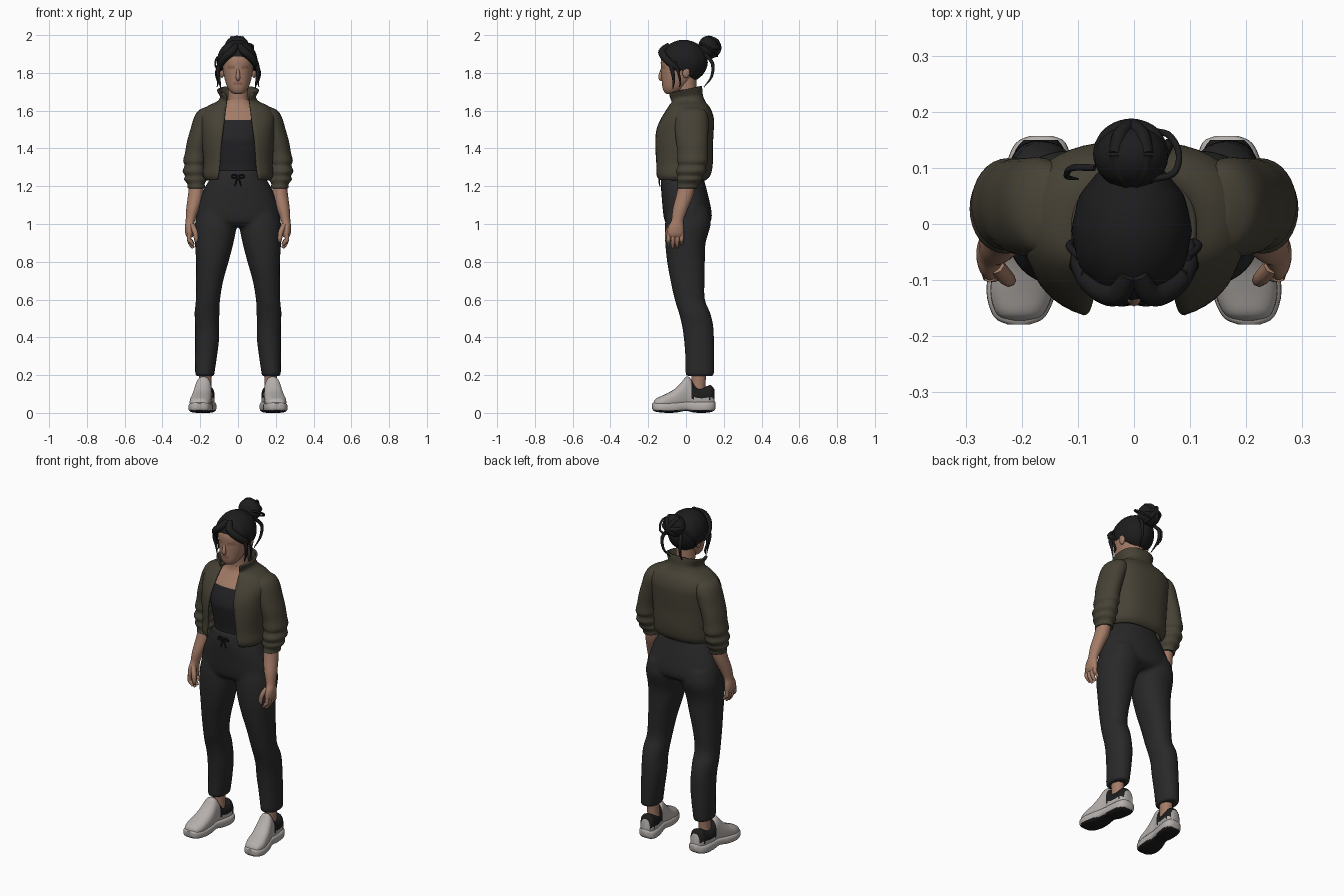
import bpy, bmesh, math
from mathutils import Vector

cube = bpy.data.objects.get("Cube")
if cube:
    bpy.data.objects.remove(cube, do_unlink=True)


def material(name, r, g, b):
    m = bpy.data.materials.new(name)
    m.use_nodes = True
    m.diffuse_color = (r, g, b, 1)
    bsdf = m.node_tree.nodes["Principled BSDF"]
    bsdf.inputs["Base Color"].default_value = (r, g, b, 1)
    bsdf.inputs["Roughness"].default_value = 0.8
    return m


SKIN = material("skin", .37, .20, .135)
EYE = material("eye_shadow_skin", .27, .135, .09)
LIP = material("lip", .29, .12, .09)
HAIR = material("black_hair", .012, .012, .013)
JACKET = material("olive_jacket", .062, .054, .036)
TANK = material("charcoal_top", .017, .017, .019)
PANTS = material("dark_trousers", .022, .022, .023)
SHOE = material("pale_grey_shoe", .46, .43, .41)
BLACK = material("black_rubber", .012, .012, .012)


def finish(obj, mats, angle=50):
    me = obj.data
    for m in mats:
        me.materials.append(m)
    bm = bmesh.new()
    bm.from_mesh(me)
    bmesh.ops.recalc_face_normals(bm, faces=bm.faces)
    bm.to_mesh(me)
    bm.free()
    me.polygons.foreach_set("use_smooth", [True] * len(me.polygons))
    me.set_sharp_from_angle(angle=math.radians(angle))
    return obj


def make(name, verts, faces, mats):
    me = bpy.data.meshes.new(name)
    me.from_pydata(verts, [], faces)
    obj = bpy.data.objects.new(name, me)
    bpy.context.scene.collection.objects.link(obj)
    return finish(obj, mats)


def spline(rows, k):
    """Smooth interpolation through rows of numbers."""
    out = []
    for i in range(len(rows) - 1):
        a, b = rows[max(i - 1, 0)], rows[i]
        c, d = rows[i + 1], rows[min(i + 2, len(rows) - 1)]
        for j in range(k):
            t = j / k
            out.append([q + .5 * t * (r - p + t * (2*p - 5*q + 4*r - s + t * (3*(q - r) + s - p)))
                        for p, q, r, s in zip(a, b, c, d)])
    return out + [list(rows[-1])]


def power(v, e):
    return math.copysign(abs(v) ** e, v)


def grid_faces(rows, cols, closed):
    return [(i * cols + j, i * cols + (j + 1) % cols, (i + 1) * cols + (j + 1) % cols, (i + 1) * cols + j)
            for i in range(rows - 1) for j in range(cols if closed else cols - 1)]


def loft(name, rows, mats, n=2.0, seg=32, k=4, side=1, along="z"):
    """Capped loft; rows hold centre x, y, z and the two radii of each ring."""
    rows = spline(rows, k)
    verts = []
    for x, y, z, ra, rb in rows:
        for j in range(seg):
            t = 2 * math.pi * j / seg
            u, v = ra * power(math.sin(t), 2 / n), -rb * power(math.cos(t), 2 / n)
            verts.append((side * (x + u), y + v, z) if along == "z" else (side * (x + u), y, z + v))
    faces = grid_faces(len(rows), seg, True)
    faces += [tuple(range(seg)), tuple(range(len(verts) - seg, len(verts)))]
    return make(name, verts, faces, mats)


def tube(name, pts, radii, mat, side=1):
    """Tapered strand through a few points."""
    cu = bpy.data.curves.new(name, "CURVE")
    cu.dimensions, cu.bevel_depth, cu.bevel_resolution = "3D", 1, 2
    cu.use_fill_caps = True
    rows = spline([(*p, r) for p, r in zip(pts, radii)], 5)
    sp = cu.splines.new("POLY")
    sp.points.add(len(rows) - 1)
    for pt, (x, y, z, r) in zip(sp.points, rows):
        pt.co, pt.radius = (side * x, y, z, 1), r
    tmp = bpy.data.objects.new(name, cu)
    bpy.context.scene.collection.objects.link(tmp)
    me = bpy.data.meshes.new_from_object(tmp.evaluated_get(bpy.context.evaluated_depsgraph_get()))
    bpy.data.objects.remove(tmp)
    me.materials.clear()
    obj = bpy.data.objects.new(name, me)
    bpy.context.scene.collection.objects.link(obj)
    return finish(obj, [mat], 80)


def ball(name, loc, size, mat):
    me = bpy.data.meshes.new(name)
    bm = bmesh.new()
    bmesh.ops.create_uvsphere(bm, u_segments=28, v_segments=18, radius=1)
    for v in bm.verts:
        v.co = Vector(loc) + Vector([a * b for a, b in zip(v.co, size)])
    bm.to_mesh(me)
    bm.free()
    obj = bpy.data.objects.new(name, me)
    bpy.context.scene.collection.objects.link(obj)
    return finish(obj, [mat])


def paint(obj, rule):
    for p in obj.data.polygons:
        p.material_index = rule(p.center)


def front_back(z, rx, f, b):
    return (0, (f + b) / 2, z, rx, (b - f) / 2)


# torso: bare chest above, fitted top below
torso = loft("torso", [front_back(*r) for r in (
    (1.22, .125, -.115, .08), (1.3, .12, -.12, .09), (1.4, .13, -.138, .09), (1.46, .135, -.143, .09),
    (1.54, .14, -.112, .1), (1.59, .13, -.078, .1), (1.63, .08, -.052, .08), (1.66, .06, -.045, .06))],
    [TANK, SKIN], n=2.4, k=6)
paint(torso, lambda c: int(c.z > 1.548))
loft("neck", [(0, .015, 1.6, .062, .06), (0, .006, 1.67, .054, .052), (0, .0, 1.78, .056, .055)], [SKIN])

# jacket: open shell with stand-up collar; rows are height, half width, front, back, half gap
rows = spline([
    (1.235, .165, -.155, .1, .105), (1.26, .182, -.166, .125, .102), (1.32, .178, -.166, .137, .095),
    (1.42, .185, -.168, .138, .088), (1.5, .19, -.158, .142, .078), (1.56, .195, -.13, .142, .07),
    (1.6, .18, -.105, .13, .066), (1.625, .15, -.09, .115, .062), (1.645, .108, -.08, .098, .06),
    (1.67, .09, -.092, .085, .06), (1.695, .1, -.1, .082, .068), (1.71, .108, -.1, .078, .078)], 3)
verts, cols = [], 45
for z, rx, f, b, gap in rows:
    t0 = math.asin((gap / rx) ** 1.25)
    for j in range(cols):
        t = t0 + (2 * math.pi - 2 * t0) * j / (cols - 1)
        verts.append((rx * power(math.sin(t), .8), (f + b) / 2 - (b - f) / 2 * power(math.cos(t), .8),
                      z - max(0, z - 1.64) * .3 * math.cos(t)))
jacket = make("jacket_body", verts, grid_faces(len(rows), cols, False), [JACKET])
solid = jacket.modifiers.new("thickness", "SOLIDIFY")
solid.thickness, solid.offset = .01, 0

# trousers: pelvis and both legs fused into one cloth surface
parts = [loft("trousers", [front_back(*r) for r in (
    (1.285, .13, -.125, .09), (1.24, .148, -.132, .095), (1.2, .172, -.133, .105), (1.12, .207, -.127, .125),
    (1.05, .224, -.12, .137), (1.01, .218, -.11, .128), (.985, .19, -.08, .09))], [PANTS], n=2.2)]
for s in (1, -1):
    parts.append(loft("leg", [
        (.11, .01, 1.08, .1, .11), (.117, .01, 1.0, .111, .121), (.126, -.003, .9, .102, .107),
        (.136, 0, .8, .086, .1), (.15, .008, .7, .072, .09), (.159, .02, .6, .064, .08),
        (.164, .045, .53, .066, .083), (.164, .06, .47, .063, .083), (.163, .068, .4, .064, .08),
        (.169, .073, .3, .058, .077), (.175, .073, .22, .052, .076), (.175, .073, .195, .05, .073)],
        [PANTS], n=2.2, side=s))
bpy.ops.object.select_all(action="DESELECT")
for p in parts:
    p.select_set(True)
bpy.context.view_layer.objects.active = parts[0]
bpy.ops.object.join()
fuse = parts[0].modifiers.new("fuse", "REMESH")
fuse.mode, fuse.voxel_size, fuse.use_smooth_shade = "VOXEL", .01, True
soft = parts[0].modifiers.new("soften", "SMOOTH")
soft.iterations = 4

# waistband tie
for s in (1, -1):
    tube("tie_loop", [(0, -.136, 1.252), (.022, -.143, 1.262), (.034, -.14, 1.25), (.018, -.143, 1.244),
                      (0, -.137, 1.25)], [.004] * 5, BLACK, s)
    tube("tie_end", [(0, -.137, 1.25), (.01, -.142, 1.225), (.016, -.138, 1.2)], [.004, .004, .003], BLACK, s)

for s in (1, -1):
    # bunched sleeve
    loft("sleeve", [
        (.135, .02, 1.622, .03, .045), (.155, .027, 1.6, .055, .075), (.168, .03, 1.56, .066, .088),
        (.188, .03, 1.5, .064, .088), (.207, .032, 1.44, .062, .085), (.22, .035, 1.38, .06, .08),
        (.226, .035, 1.335, .064, .082), (.227, .032, 1.31, .056, .074), (.229, .027, 1.28, .064, .08),
        (.226, .022, 1.255, .055, .068), (.225, .018, 1.235, .06, .067), (.222, .012, 1.212, .046, .056),
        (.22, .008, 1.19, .046, .055), (.22, .008, 1.192, .036, .044)], [JACKET], side=s)
    # forearm and palm
    loft("forearm", [
        (.218, .01, 1.23, .037, .044), (.225, -.007, 1.15, .04, .045), (.24, -.03, 1.08, .034, .04),
        (.252, -.045, 1.02, .025, .032), (.257, -.053, .985, .024, .041), (.257, -.056, .95, .022, .044),
        (.254, -.057, .93, .016, .04)], [SKIN], side=s)
    for i in range(4):
        y, low = -.092 + .023 * i, (.888, .873, .876, .892)[i]
        tube("finger", [(.257, y, .95), (.259, y, .918), (.249, y - .001, low + .018), (.236, y, low)],
             [.012, .0115, .0105, .007], SKIN, s)
    tube("thumb", [(.245, -.075, .995), (.228, -.095, .96), (.222, -.1, .925), (.222, -.097, .905)],
         [.015, .014, .012, .008], SKIN, s)
    loft("ankle", [(.172, .06, .08, .036, .042), (.172, .066, .15, .032, .037), (.173, .068, .24, .036, .042)],
         [SKIN], side=s)

    # shoe upper with dark heel collar; profile gives y, centre x, half width, top
    prof = ((-.172, .204, .02, .055), (-.16, .203, .042, .075), (-.12, .2, .056, .094), (-.07, .194, .054, .12),
            (-.03, .188, .05, .155), (.0, .184, .045, .19), (.022, .181, .044, .185), (.05, .178, .045, .143),
            (.09, .172, .046, .135), (.13, .168, .044, .147), (.15, .166, .03, .125))
    upper = loft("shoe_upper", [(x, y, (top + .02) / 2, w, (top - .02) / 2) for y, x, w, top in prof],
                 [SHOE, BLACK], n=2.4, side=s, along="y")
    paint(upper, lambda c: int(c.y > .03 and .075 + .15 * max(0, .06 - c.y) < c.z))
    # chunky midsole with rubber tread
    sole = loft("shoe_sole", [(x, y, z, w, h) for y, x, w, z, h in (
        (-.179, .205, .02, .036, .014), (-.165, .204, .046, .032, .024), (-.12, .201, .062, .029, .028),
        (-.06, .193, .06, .03, .029), (.0, .184, .05, .036, .026), (.05, .177, .053, .032, .031),
        (.11, .17, .056, .032, .031), (.145, .166, .044, .036, .027), (.157, .165, .02, .04, .016))],
        [SHOE, BLACK], n=3.2, side=s, along="y")
    paint(sole, lambda c: int(c.z < .014))

# head with soft eye and mouth tints
head = loft("head", [
    (0, -.08, 1.688, .018, .02), (0, -.074, 1.697, .036, .04), (0, -.062, 1.722, .055, .062),
    (0, -.044, 1.765, .07, .085), (0, -.032, 1.82, .08, .1), (0, -.025, 1.87, .084, .107),
    (0, -.02, 1.92, .07, .09), (0, -.01, 1.95, .04, .05)], [SKIN, EYE, LIP], n=2.1, seg=64, k=8)
paint(head, lambda c: 0 if c.y > -.07 else 1 if 1.818 < c.z < 1.842 and .018 < abs(c.x) < .055
      else 2 if 1.738 < c.z < 1.752 and abs(c.x) < .023 else 0)
tube("nose", [(0, -.122, 1.835), (0, -.13, 1.805), (0, -.135, 1.775), (0, -.124, 1.762)],
     [.006, .009, .012, .008], SKIN)
for s in (1, -1):
    ball("ear", (s * .084, 0, 1.805), (.012, .02, .032), SKIN)

# hair cap: hairline drops from the forehead to the nape
verts, seg, steps = [], 48, 14
for i in range(steps + 1):
    for j in range(seg):
        t = 2 * math.pi * j / seg
        line = 1.76 + .128 * ((1 + math.cos(t)) / 2) ** 1.4
        end = math.acos((line - 1.86) / .115)
        phi = end * max(.02, min(i, steps - 1) / (steps - 1))
        r = math.sin(phi) * (.72 if i == steps else 1) * (1 + .012 * math.cos(12 * t) * math.sin(phi))
        verts.append((-.004 + .106 * r * math.sin(t), -.012 - .126 * r * math.cos(t), 1.86 + .115 * math.cos(phi)))
make("hair_cap", verts, grid_faces(steps + 1, seg, True) + [tuple(range(seg))], [HAIR])

# bun with wrapped locks
ball("hair_bun", (-.005, .12, 1.935), (.066, .056, .062), HAIR)
for i in range(3):
    a = math.pi * i / 3
    ring = [(-.005 + .055 * math.cos(t) * math.cos(a), .125 + .05 * math.sin(t),
             1.935 + .055 * math.cos(t) * math.sin(a)) for t in [math.pi * q / 4 for q in range(9)]]
    tube("bun_lock", ring, [.013] * 9, HAIR)
tube("bun_loop", [(.03, .08, 1.95), (.07, .09, 1.95), (.08, .125, 1.93), (.06, .16, 1.9), (.02, .165, 1.89)],
     [.006] * 5, HAIR)

# swept fringe, temple strands and loose nape locks
for s in (1, -1):
    tube("fringe", [(.01, -.09, 1.945), (.03, -.125, 1.915), (.07, -.112, 1.88), (.097, -.07, 1.84),
                    (.1, -.03, 1.81)], [.016, .021, .021, .017, .006], HAIR, s)
    tube("temple_strand", [(.085, -.09, 1.875), (.105, -.075, 1.82), (.1, -.065, 1.765), (.09, -.07, 1.715)],
         [.01, .011, .008, .002], HAIR, s)
    tube("thin_strand", [(.095, -.06, 1.86), (.115, -.04, 1.8), (.106, -.03, 1.75), (.112, -.035, 1.725)],
         [.007, .007, .005, .002], HAIR, s)
    tube("nape_lock", [(.04, .1, 1.9), (.06, .14, 1.85), (.055, .135, 1.78), (.04, .095, 1.725)],
         [.01, .01, .007, .002], HAIR, s)
tube("side_wisp", [(-.07, .1, 1.9), (-.11, .1, 1.88), (-.12, .085, 1.84), (-.1, .08, 1.8)],
     [.006, .006, .005, .002], HAIR)
